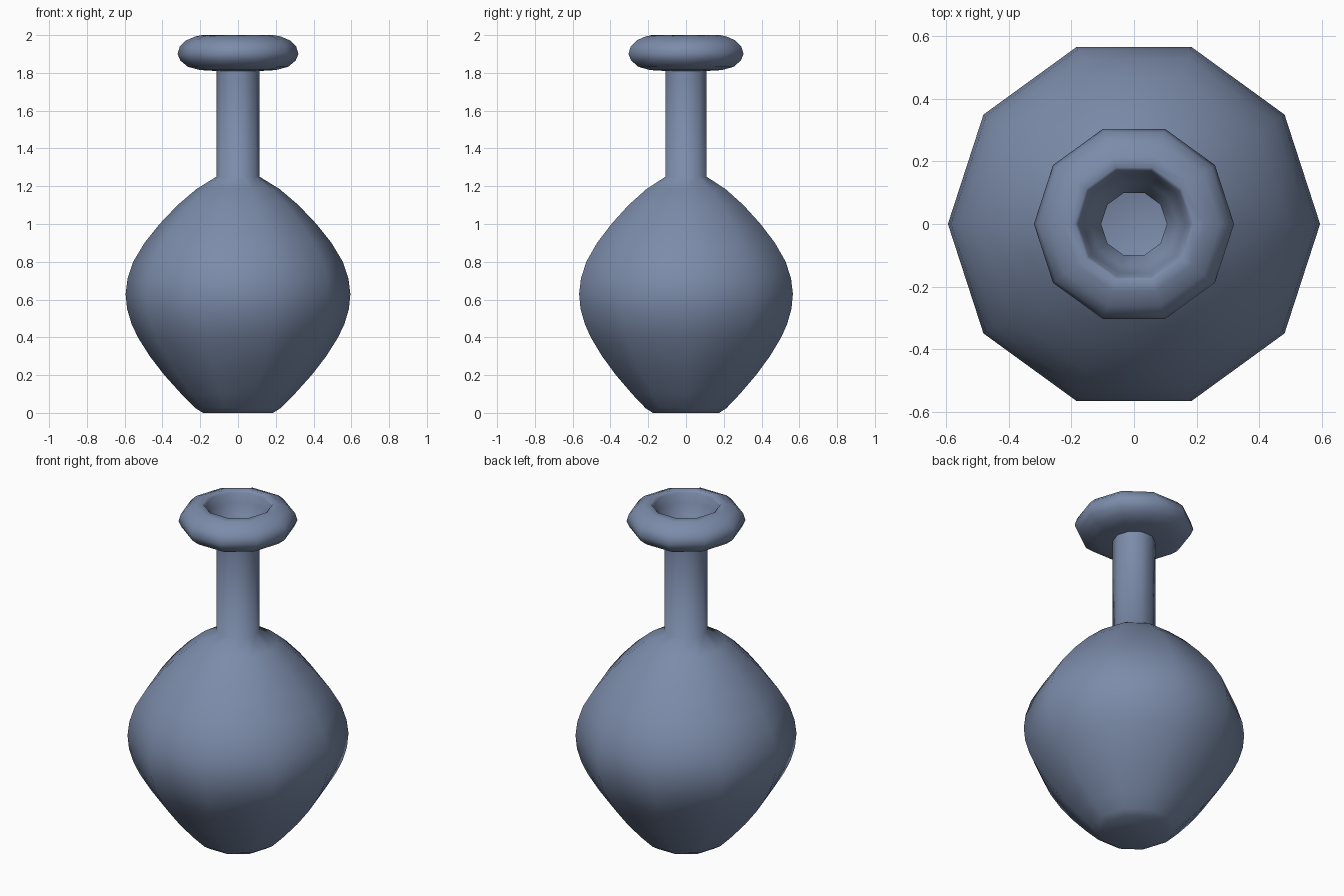
import bpy, bmesh
from math import cos, sin, pi, radians

if "Cube" in bpy.data.objects:
    bpy.data.objects.remove(bpy.data.objects["Cube"])

SIDES = 10

# Blue-grey glaze
glaze = bpy.data.materials.new("blue_grey_glaze")
glaze.diffuse_color = (0.2, 0.26, 0.4, 1)
glaze.use_nodes = True
glaze.node_tree.nodes["Principled BSDF"].inputs["Base Color"].default_value = glaze.diffuse_color

def lathe(name, profile):
    """Revolve (radius, z) points into a ten-sided smooth shell; radius 0 is a pole."""
    bm = bmesh.new()
    rings = []
    for r, z in profile:
        if r == 0:
            rings.append([bm.verts.new((0, 0, z))] * SIDES)
        else:
            rings.append([bm.verts.new((r * cos(2 * pi * i / SIDES), r * sin(2 * pi * i / SIDES), z))
                          for i in range(SIDES)])
    for a, b in zip(rings, rings[1:]):
        for i in range(SIDES):
            j = (i + 1) % SIDES
            bm.faces.new(list(dict.fromkeys((a[i], a[j], b[j], b[i]))))
    bmesh.ops.recalc_face_normals(bm, faces=bm.faces[:])
    mesh = bpy.data.meshes.new(name)
    bm.to_mesh(mesh)
    bm.free()
    mesh.materials.append(glaze)
    obj = bpy.data.objects.new(name, mesh)
    bpy.context.collection.objects.link(obj)
    bpy.context.view_layer.objects.active = obj
    obj.select_set(True)
    bpy.ops.object.shade_smooth_by_angle(angle=radians(65))
    obj.select_set(False)
    return obj

# Bulbous body, shared by the outer and inner walls
belly = [(0.185, 0.0), (0.225, 0.025), (0.3, 0.1), (0.39, 0.2), (0.467, 0.3),
         (0.53, 0.4), (0.563, 0.47), (0.587, 0.55), (0.595, 0.63), (0.585, 0.71),
         (0.555, 0.8), (0.495, 0.9), (0.415, 1.0), (0.32, 1.1), (0.22, 1.185), (0.115, 1.25)]

# Thick rounded lip, running over into the funnel mouth
lip = [(0.115, 1.81), (0.2, 1.815), (0.265, 1.832), (0.305, 1.865), (0.32, 1.9),
       (0.308, 1.94), (0.275, 1.972), (0.225, 1.993), (0.19, 2.0), (0.178, 1.985),
       (0.165, 1.93), (0.14, 1.87), (0.105, 1.82)]

# Inside of neck and body, a thin wall behind the outside
inside = [(0.105, 1.25)] + [(r - 0.008, max(z, 0.012)) for r, z in reversed(belly[1:-1])]

lathe("vase", [(0, 0)] + belly + lip + inside + [(0, 0.012)])
